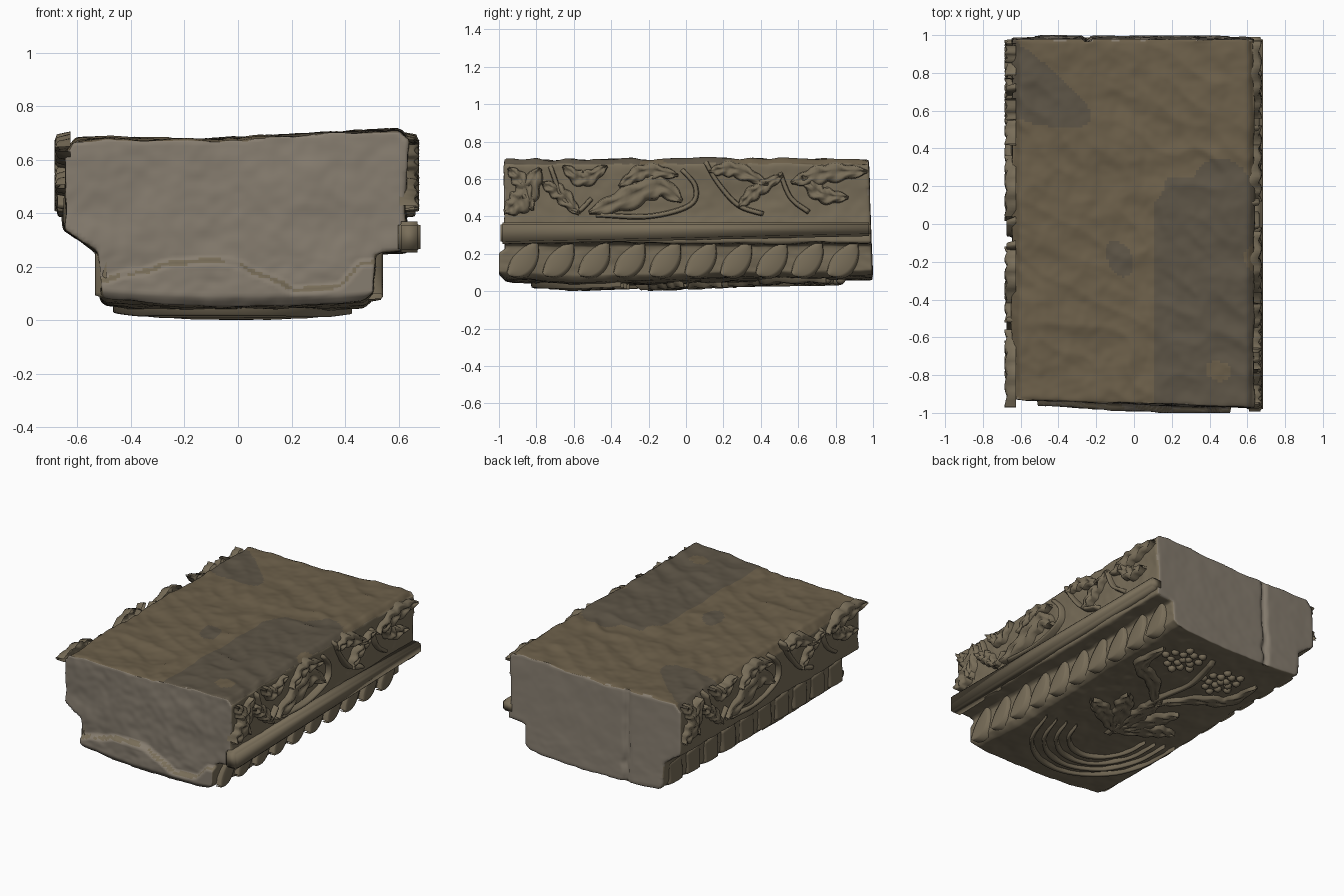
import bpy, bmesh, math
from mathutils import Vector, noise

if "Cube" in bpy.data.objects:
    bpy.data.objects.remove(bpy.data.objects["Cube"])


def material(name, rgb):
    m = bpy.data.materials.new(name)
    m.diffuse_color = (*rgb, 1)
    m.use_nodes = True
    m.node_tree.nodes["Principled BSDF"].inputs["Base Color"].default_value = m.diffuse_color
    return m


ENDS = material("stone_ends", (0.24, 0.205, 0.16))
SIDES = material("stone_sides", (0.19, 0.155, 0.10))
TOP = material("stone_top", (0.15, 0.115, 0.068))
STAIN = material("stone_stain", (0.11, 0.09, 0.062))


def clamp(v, a=0.0, b=1.0):
    return max(a, min(b, v))


def lerp(x, pts):
    if x <= pts[0][0]:
        return pts[0][1]
    for (a, p), (b, q) in zip(pts, pts[1:]):
        if x <= b:
            return p + (q - p) * (x - a) / (b - a)
    return pts[-1][1]


def floor(x, y):
    """Height of the worn underside."""
    return 0.026 + 0.10 * x * x + lerp(y, [(-1, .03), (-.6, 0), (-.1, .01), (.3, .025), (1, .035)])


def finish(bm, name, mat):
    for v in bm.verts:
        v.co.y = clamp(v.co.y, -1, 1)
        v.co.z = max(v.co.z, 0)
    for f in bm.faces:
        f.smooth = True
    me = bpy.data.meshes.new(name)
    bm.to_mesh(me)
    bm.free()
    me.materials.append(mat)
    ob = bpy.data.objects.new(name, me)
    bpy.context.collection.objects.link(ob)
    return ob


# Stone block: extruded cross-section, remeshed finely and weathered
PROFILE = [(-.50, 0), (.47, 0), (.505, .035), (.515, .25), (.635, .26), (.625, .42), (.635, .68),
           (.60, .712), (.2, .695), (-.1, .675), (-.35, .68), (-.60, .68), (-.645, .63),
           (-.65, .45), (-.65, .34), (-.525, .26), (-.515, .03)]
Y0, Y1 = -0.955, 0.985
bm = bmesh.new()
f = bm.faces.new([bm.verts.new((x, Y0, z)) for x, z in PROFILE])
ext = bmesh.ops.extrude_face_region(bm, geom=[f])
for e in ext["geom"]:
    if isinstance(e, bmesh.types.BMVert):
        e.co.y = Y1
bmesh.ops.recalc_face_normals(bm, faces=bm.faces)
raw = finish(bm, "stone_block_raw", SIDES)
mod = raw.modifiers.new("remesh", "REMESH")
mod.mode, mod.voxel_size = "VOXEL", 0.014
dg = bpy.context.evaluated_depsgraph_get()
dense = bpy.data.meshes.new_from_object(raw.evaluated_get(dg))
bpy.data.objects.remove(raw)

CRACK = [(-.5, .17), (-.36, .20), (-.25, .23), (0, .225), (.1, .18), (.2, .12), (.38, .13), (.46, .23)]
bm = bmesh.new()
bm.from_mesh(dense)
bm.normal_update()
moves = []
for v in bm.verts:
    c, n = v.co.copy(), v.normal
    big = noise.noise(c * 3.2)
    mid = noise.noise(c * 9 + Vector((5, 2, 8)))
    fine = noise.noise(c * 22)
    calm = 0.3 if c.y > .9 and n.y > .6 else 1.0
    p = c + n * calm * (0.009 * big + 0.007 * mid + 0.003 * fine)
    if n.z > .5:
        p.z -= 0.012 * clamp(abs(noise.noise(Vector((c.x * 4, c.y * 6 + c.x * 3, 3)))) * 2)
    if c.z < .25:
        p.z += (1 - c.z / .25) * floor(c.x, c.y)
    # front face: skewed, with a broken shelf along the bottom
    w = clamp((-c.y - .7) / .25)
    bulge = clamp((lerp(c.x, CRACK) + .012 * mid - p.z) / .025) * clamp(c.z / .06 + .3)
    p.y -= w * (0.035 * c.x - .005 + 0.038 * bulge)
    # back face: slight lean and one vertical groove
    w = clamp((c.y - .7) / .25)
    p.y += w * .03 * (.45 - c.z)
    if n.y > .5:
        p.y -= .022 * math.exp(-((c.x + .25 + .02 * mid) / .016) ** 2)
    moves.append(p)
for v, p in zip(bm.verts, moves):
    v.co = p
block = finish(bm, "stone_block", SIDES)
for m in (ENDS, TOP, STAIN):
    block.data.materials.append(m)
for f in block.data.polygons:
    c, n = f.center, f.normal
    if abs(n.y) > .6 and abs(c.y) > .85:
        f.material_index = 1
    elif n.z > .5 and c.z > .5:
        dark = noise.noise(c * 2.5) + (.45 if c.x > .1 and c.y < .25 else -.25)
        f.material_index = 3 if dark > .1 else 2


# Relief helpers: surfaces map (along, across, height) to space
def right_frieze(a, b, h): return Vector((.622 + h, a, b))
def left_frieze(a, b, h): return Vector((-.642 - h * .8, -a, b))
def right_base(a, b, h): return Vector((.508 + h, a, b))
def left_base(a, b, h): return Vector((-.512 - h, a, b))
def underside(a, b, h): return Vector((a, b, floor(a, b) - h))


def path(pts, t):
    """Point on a smooth curve through pts."""
    p = [Vector(q) for q in pts]
    p = [2 * p[0] - p[1]] + p + [2 * p[-1] - p[-2]]
    s = clamp(t) * (len(p) - 3)
    i = min(int(s), len(p) - 4)
    u = s - i
    a, b, c, d = p[i:i + 4]
    return .5 * (2 * b + (c - a) * u + (2 * a - 5 * b + 4 * c - d) * u * u + (3 * b - a - 3 * c + d) * u ** 3)


def strip(bm, P, pts, width, height, lobes=0, taper=True, n=26, m=10):
    """Raised domed ribbon: a stem, or a veined leaf when lobes > 0."""
    rows = []
    for i in range(n + 1):
        t = i / n
        o = path(pts, t)
        d = (path(pts, t + .02) - path(pts, t - .02)).normalized()
        side = Vector((-d.y, d.x))
        w = width * (max(math.sin(math.pi * clamp(t, .02, .98)), 0) ** .6 if taper else 1)
        if lobes:
            w *= .78 + .3 * abs(math.sin(lobes * math.pi * t))
        row = []
        for j in range(m + 1):
            s = 2 * j / m - 1
            h = height * (1 - .35 * s * s)
            if lobes:
                h *= 1 - .3 * math.exp(-(s / .18) ** 2) + .18 * math.sin(lobes * 2 * math.pi * t + 4 * abs(s))
            if abs(s) > .99 or (not taper and i in (0, n)):
                h = -.02
            q = o + side * w * s
            row.append(bm.verts.new(P(q.x, q.y, h)))
        rows.append(row)
    faces = [bm.faces.new((r[j], r[j + 1], q[j + 1], q[j])) for r, q in zip(rows, rows[1:]) for j in range(m)]
    up = P(0, 0, 1) - P(0, 0, 0)
    for fc in faces:
        fc.normal_update()
    if sum(fc.normal.dot(up) for fc in faces) < 0:
        bmesh.ops.reverse_faces(bm, faces=faces)


# Scrolling foliage on both long sides
STEMS = [[(-.73, .68), (-.66, .5), (-.58, .43), (-.5, .5)],
         [(-.5, .41), (-.2, .40), (.02, .46), (.05, .56), (-.03, .66)],
         [(.1, .70), (.17, .58), (.28, .46), (.42, .41)],
         [(.5, .64), (.56, .5), (.66, .42)]]
LEAVES = [([(-.97, .42), (-.87, .5), (-.78, .66)], .075), ([(-.95, .66), (-.88, .58), (-.82, .43)], .05),
          ([(-.77, .58), (-.67, .52), (-.57, .41)], .05), ([(-.66, .67), (-.55, .6), (-.42, .67)], .05),
          ([(-.52, .42), (-.33, .49), (-.15, .56), (-.02, .48)], .075),
          ([(-.36, .56), (-.22, .64), (-.04, .62)], .05), ([(.12, .64), (.26, .65), (.44, .57)], .05),
          ([(.28, .45), (.38, .54), (.52, .62)], .045), ([(.56, .58), (.75, .63), (.97, .64)], .06),
          ([(.62, .62), (.72, .52), (.87, .50)], .05)]
for name, P in (("right_foliage", right_frieze), ("left_foliage", left_frieze)):
    bm = bmesh.new()
    for s in STEMS:
        strip(bm, P, s, .016, .042, taper=False, m=6)
    for pts, w in LEAVES:
        strip(bm, P, pts, w, .05, lobes=4)
    finish(bm, name, SIDES)

# Plain band below the right foliage
bm = bmesh.new()
bmesh.ops.create_cube(bm, size=1)
for v in bm.verts:
    lo = .253 if v.co.y < 0 else .295
    v.co = Vector((.64 + v.co.x * .085, -.992 if v.co.y < 0 else .99, .368 if v.co.z > 0 else lo))
bmesh.ops.bevel(bm, geom=bm.edges[:], offset=.012, segments=3, affect="EDGES")
band = finish(bm, "right_band", SIDES)

# Slanted tongues along the right base, upright panels along the left base
bm = bmesh.new()
for i in range(10):
    y = -.86 + i * .19
    strip(bm, right_base, [(y - .09, .09), (y - .01, .15), (y + .06, .26)], .072, .034, n=16)
finish(bm, "right_tongues", SIDES)
bm = bmesh.new()
for i in range(10):
    y = -.85 + i * .19
    strip(bm, left_base, [(y, .08), (y, .16), (y + .01, .26)], .082, .022, taper=False, n=12)
finish(bm, "left_panels", SIDES)

# Underside carving: curved ribs, leaves and berry clusters
bm = bmesh.new()
for r in (.24, .31, .38, .45):
    arc = [(-.02 + r * math.cos(a), -.25 + 1.25 * r * math.sin(a))
           for a in (math.radians(d) for d in range(170, 351, 30))]
    strip(bm, underside, arc, .022, .026, m=6, n=40)
for k in range(5):
    a = math.radians(20 + 35 * k)
    tip = (.36 * math.cos(a), -.15 + .42 * math.sin(a))
    strip(bm, underside, [(0, -.2), (tip[0] * .6, tip[1] * .5 - .06), tip], .07, .03, lobes=4)
for s in (-1, 1):
    strip(bm, underside, [(0, .2), (s * .18, .4), (s * .36, .5), (s * .38, .75)], .06, .028, lobes=5)
strip(bm, underside, [(0, -.3), (.03, .2), (-.02, .55), (.05, .85)], .022, .028, taper=False, m=6)
finish(bm, "underside_foliage", SIDES)
bm = bmesh.new()
for cx, cy in ((-.16, .66), (.2, .72)):
    for i in range(16):
        r, a = .034 * math.sqrt(i), i * 2.4
        x, y = cx + r * math.cos(a), cy + r * math.sin(a)
        ball = bmesh.ops.create_icosphere(bm, subdivisions=2, radius=.027)
        for v in ball["verts"]:
            v.co += Vector((x, y, floor(x, y)))
finish(bm, "underside_berries", SIDES)
